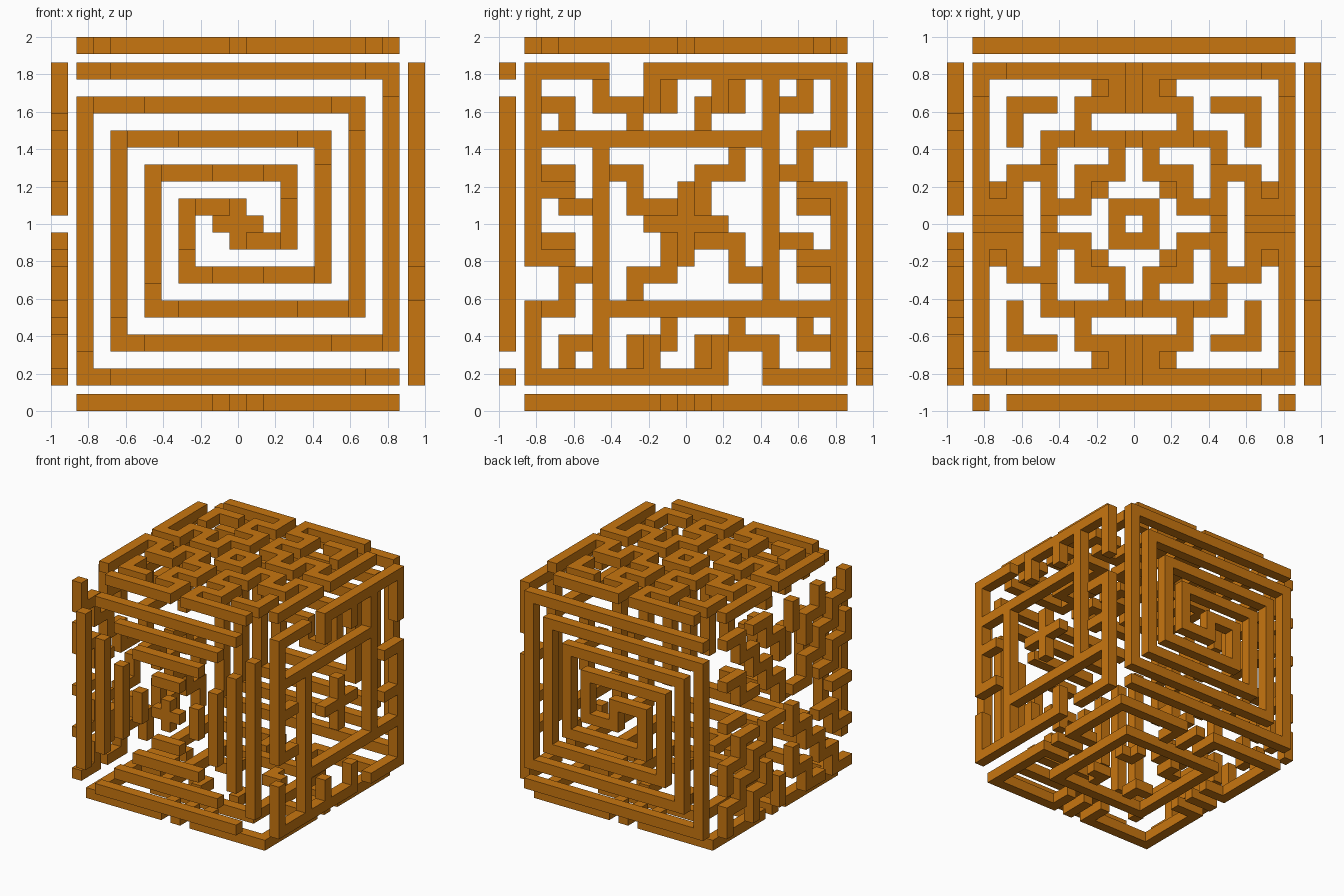
import bpy, bmesh
from mathutils import Vector

if "Cube" in bpy.data.objects:
    bpy.data.objects.remove(bpy.data.objects["Cube"])

C = 2 / 22          # wall width: each panel is a 19 x 19 grid of these
N = 18              # last row / column index

mat = bpy.data.materials.new("amber")
mat.diffuse_color = (0.58, 0.18, 0.005, 1)
mat.use_nodes = True
mat.node_tree.nodes["Principled BSDF"].inputs["Base Color"].default_value = mat.diffuse_color


def path(*pts):
    """Grid cells along an axis-aligned polyline of (row, column) points."""
    cells = {pts[0]}
    for (r, c), (r2, c2) in zip(pts, pts[1:]):
        n = max(abs(r2 - r), abs(c2 - c))
        cells |= {(r + (r2 - r) * i // n, c + (c2 - c) * i // n) for i in range(n + 1)}
    return cells


def paths(lines):
    return set().union(*(path(*l) for l in lines))


def half_turn(s):
    return s | {(N - r, N - c) for r, c in s}


def quarter_turns(s):
    return half_turn(s | {(c, N - r) for r, c in s})


def eightfold(s):
    s = s | {(c, r) for r, c in s}
    s = s | {(r, N - c) for r, c in s}
    return s | {(N - r, c) for r, c in s}


def panel(name, cells, u, v, w):
    """Extrude grid cells into walls on the cube side facing w."""
    u, v, w = Vector(u), Vector(v), Vector(w)
    bm = bmesh.new()

    def pt(a, b, d):
        return bm.verts.new((u * (a - 9.5) + v * (9.5 - b) + w * d) * C + Vector((0, 0, 1)))

    for r, c in cells:
        q = [(c, r), (c + 1, r), (c + 1, r + 1), (c, r + 1)]
        for d in (10, 11):
            bm.faces.new([pt(a, b, d) for a, b in q])
        for i, nb in enumerate([(r - 1, c), (r, c + 1), (r + 1, c), (r, c - 1)]):
            if nb not in cells:
                a, b = q[i], q[(i + 1) % 4]
                bm.faces.new([pt(*a, 10), pt(*b, 10), pt(*b, 11), pt(*a, 11)])
    bmesh.ops.remove_doubles(bm, verts=bm.verts, dist=1e-4)
    bmesh.ops.recalc_face_normals(bm, faces=bm.faces)
    bmesh.ops.dissolve_limit(bm, angle_limit=0.02, verts=bm.verts, edges=bm.edges)
    me = bpy.data.meshes.new(name)
    bm.to_mesh(me)
    bm.free()
    me.materials.append(mat)
    bpy.context.collection.objects.link(bpy.data.objects.new(name, me))


X, Y, Z = (1, 0, 0), (0, 1, 0), (0, 0, 1)
negative = lambda a: tuple(-i for i in a)

# Front: four stacks of shrinking bars around a plus
front = quarter_turns(paths([[(k, k + 2), (k, N - 2 - k)] for k in (0, 2, 4, 6)]
                            + [[(8, 9), (9, 9)]]))
panel("front_panel", front, X, Z, negative(Y))

# Back: two-armed square spiral
back = half_turn(path((0, 0), (0, 18), (16, 18), (16, 2), (4, 2), (4, 14),
                      (12, 14), (12, 6), (8, 6), (8, 9), (9, 9)))
panel("back_panel", back, X, Z, Y)

# Top: folded loop with corner brackets and a centre ring
top = eightfold(paths([
    [(0, 2), (0, 8), (2, 8), (2, 6), (4, 6), (4, 8), (6, 8), (6, 6), (7, 6)],
    [(2, 2), (2, 4)], [(8, 8), (8, 9)]]))
panel("top_panel", top, X, Y, Z)

# Bottom: outer frame with short hooks and an inner ring
bottom = eightfold(paths([
    [(0, 0), (0, 7), (2, 7)], [(0, 9), (2, 9)],
    [(4, 4), (4, 9)], [(6, 7), (7, 7)]]))
panel("bottom_panel", bottom, X, Y, negative(Z))

# Right: pinwheel of crossing long bars, broken frame and centre plus
right = quarter_turns(paths([
    [(4, 0), (4, 14)], [(0, 0), (0, 4)], [(0, 7), (0, 18)],
    [(0, 7), (2, 7)], [(0, 11), (2, 11)], [(7, 9), (9, 9)]]))
panel("right_panel", right, Y, Z, X)

# Left: pinwheel of diagonal staircases
left = quarter_turns(paths([
    [(0, 0), (2, 0), (2, 2), (4, 2), (4, 4), (6, 4), (6, 6), (8, 6), (8, 8)],
    [(0, 4), (2, 4), (2, 6), (4, 6)],
    [(4, 0), (6, 0), (6, 2), (8, 2), (8, 4)],
    [(0, 8), (2, 8)]]))
panel("left_panel", left, Y, Z, negative(X))
